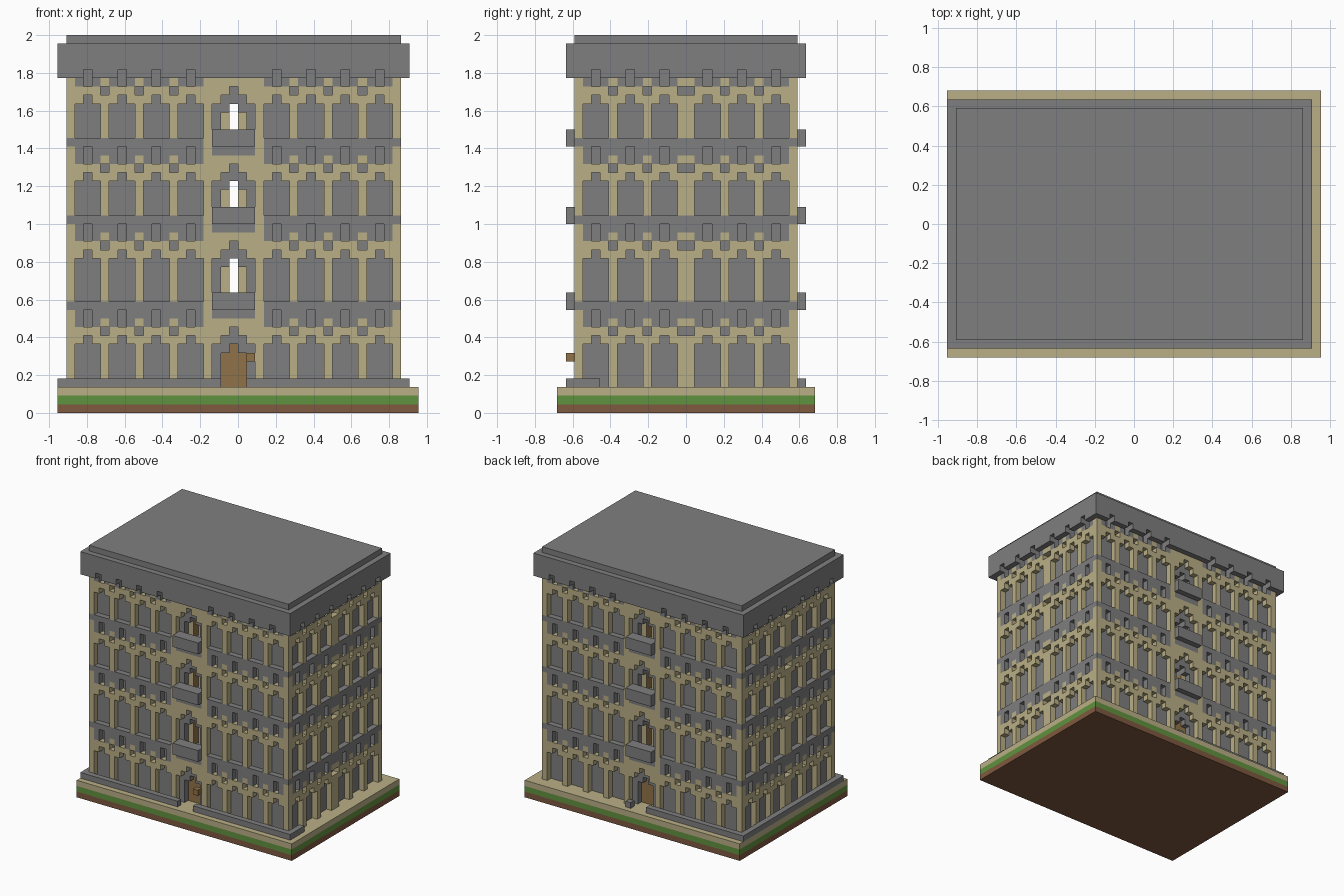
import bpy
import bmesh

cube = bpy.data.objects.get("Cube")
if cube:
    bpy.data.objects.remove(cube)

UNIT = 1 / 22  # one building block


def material(name, rgb):
    m = bpy.data.materials.new(name)
    m.use_nodes = True
    color = (*rgb, 1)
    m.diffuse_color = color
    m.node_tree.nodes["Principled BSDF"].inputs["Base Color"].default_value = color
    return m


STONE = material("grey stone", (0.212, 0.212, 0.212))
SAND = material("sandstone", (0.49, 0.43, 0.24))
GRASS = material("grass green", (0.12, 0.29, 0.05))
SOIL = material("soil brown", (0.21, 0.1, 0.05))
WOOD = material("oak wood", (0.28, 0.17, 0.065))

parts = {}


def box(name, mat, x, y, z):
    """Add a box, given as (low, high) block ranges, to a named part."""
    bm = parts.setdefault(name, (bmesh.new(), mat))[0]
    made = bmesh.ops.create_cube(bm, size=1)["verts"]
    for v in made:
        for axis, (lo, hi) in enumerate((x, y, z)):
            v.co[axis] = UNIT * (lo if v.co[axis] < 0 else hi)


def on_side(side, name, mat, u, z, out=(-1, 0)):
    """Add a box to one facade; out is measured outward from its face."""
    a, b = out
    label = side + "_" + name
    if side == "front":
        box(label, mat, u, (-13 - b, -13 - a), z)
    elif side == "back":
        box(label, mat, u, (13 + a, 13 + b), z)
    elif side == "right":
        box(label, mat, (19 + a, 19 + b), u, z)
    else:
        box(label, mat, (-20 - b, -20 - a), u, z)


# Each storey: floor height and the height of its window peaks
STOREYS = [(3, 9), (13, 19), (23, 28), (32, 37)]
LONG_WINDOWS = [-19, -15, -11, -7, 3, 7, 11, 15]
SHORT_WINDOWS = [-12, -8, -4, 1, 5, 9]
LONG_COLUMNS = [(w, w + 1) for w in (-16, -12, -8, 6, 10, 14)]
SHORT_COLUMNS = [(-9, -8), (-5, -4), (-1, 1), (4, 5), (8, 9)]

# Layered ground
box("soil_layer", SOIL, (-21, 21), (-15, 15), (0, 1))
box("grass_layer", GRASS, (-21, 21), (-15, 15), (1, 2))
box("paving", SAND, (-21, 21), (-15, 15), (2, 3))

# Solid wings either side of the central passage
box("wall_core", STONE, (-19, -2), (-12, 12), (3, 40))
box("wall_core", STONE, (1, 18), (-12, 12), (3, 40))

# Central bay: wooden door below, open passages above
DEEP, SHALLOW = (-11, 11), (-12, 12)
for i, (floor, peak) in enumerate(STOREYS):
    top = peak - 1
    if i == 0:
        box("doors", WOOD, (-2, 1), DEEP, (floor, top - 1))
        box("doors", WOOD, (-1, 0), DEEP, (top - 1, top))
    else:
        for x in ((-2, -1), (0, 1)):
            box("passage_wall", SAND, x, DEEP, (floor, top - 1))
    for x in ((-2, -1), (0, 1)):
        box("passage_arch", STONE, x, SHALLOW, (top - 1, top))
    box("passage_floor", STONE, (-2, 1), SHALLOW, (top, min(peak + 4, 40)))


def storey_bays(side, windows, columns, floor, peak):
    band = peak + 3
    for u in columns:
        on_side(side, "columns", SAND, u, (floor, peak))
        on_side(side, "knobs", SAND, u, (peak + 1, peak + 2))
        on_side(side, "dentils", STONE, u, (peak + 2, band))
    for w in windows:
        # Stepped arch over each window, with a pair of dentils above
        for u in ((w, w + 1), (w + 2, w + 3)):
            on_side(side, "window_arches", SAND, u, (peak - 1, peak))
            on_side(side, "dentils", STONE, u, (peak + 1, band))
        on_side(side, "window_arches", SAND, (w, w + 3), (peak, peak + 1))


def central_bay(side, floor, peak):
    band = peak + 3
    for u in ((-4, -3), (2, 3)):
        on_side(side, "central_piers", SAND, u, (floor - (floor > 3), band))
    for u in ((-3, -2), (1, 2)):
        on_side(side, "central_arches", SAND, u, (peak - 1, peak))
    for u in ((-3, -1), (0, 2)):
        on_side(side, "central_arches", SAND, u, (peak, peak + 1))
    on_side(side, "central_arches", SAND, (-3, 2), (peak + 1, peak + 2))
    on_side(side, "corbels", STONE, (-3, 2), (peak + 2, band))
    if band < 40:
        on_side(side, "balconies", STONE, (-3, 2), (band, band + 2), (-1, 1))


for floor, peak in STOREYS:
    band = peak + 3
    for side in ("front", "back"):
        storey_bays(side, LONG_WINDOWS, LONG_COLUMNS, floor, peak)
        central_bay(side, floor, peak)
        for u in ((-20, -19), (18, 19)):
            on_side(side, "corner_columns", SAND, u, (floor, band))
        if band < 40:
            for u in ((-20, -4), (3, 19)):
                on_side(side, "bands", STONE, u, (band, band + 1))
    for side in ("left", "right"):
        storey_bays(side, SHORT_WINDOWS, SHORT_COLUMNS, floor, peak)
        if band < 40:
            on_side(side, "bands", STONE, (-12, 12), (band, band + 1))

# Plinth courses at ground level
for u in ((-21, -2), (1, 20)):
    on_side("front", "plinth", STONE, u, (3, 4), (0, 1))
for u in ((-21, -2), (1, 2)):
    on_side("back", "plinth", STONE, u, (3, 4), (0, 1))
on_side("left", "plinth", STONE, (-13, 13), (3, 4), (0, 1))
on_side("right", "plinth", STONE, (-13, -10), (3, 4), (0, 1))

# Wooden sign beside the front door
on_side("front", "door_sign", WOOD, (1, 2), (6, 7), (0, 1))

# Roof slab, cap and the broken cornice beneath it
box("roof_slab", STONE, (-21, 20), (-14, 14), (40, 43))
box("roof_cap", STONE, (-20, 19), (-13, 13), (43, 44))
for sides, windows, low, high in (
    (("front", "back"), LONG_WINDOWS, -21, 20),
    (("left", "right"), SHORT_WINDOWS, -13, 13),
):
    starts = [low] + [w + 2 for w in windows]
    ends = [w + 1 for w in windows] + [high]
    for side in sides:
        for u in zip(starts, ends):
            on_side(side, "cornice", STONE, u, (39, 40), (0, 1))

# Turn the collected parts into objects
for name, (bm, mat) in parts.items():
    mesh = bpy.data.meshes.new(name)
    mesh.materials.append(mat)
    if name == "passage_wall":
        mesh.materials.append(WOOD)
        bm.normal_update()
        for f in bm.faces:
            f.material_index = int(abs(f.normal.x) > 0.5)
    bm.to_mesh(mesh)
    bm.free()
    bpy.context.scene.collection.objects.link(bpy.data.objects.new(name, mesh))
